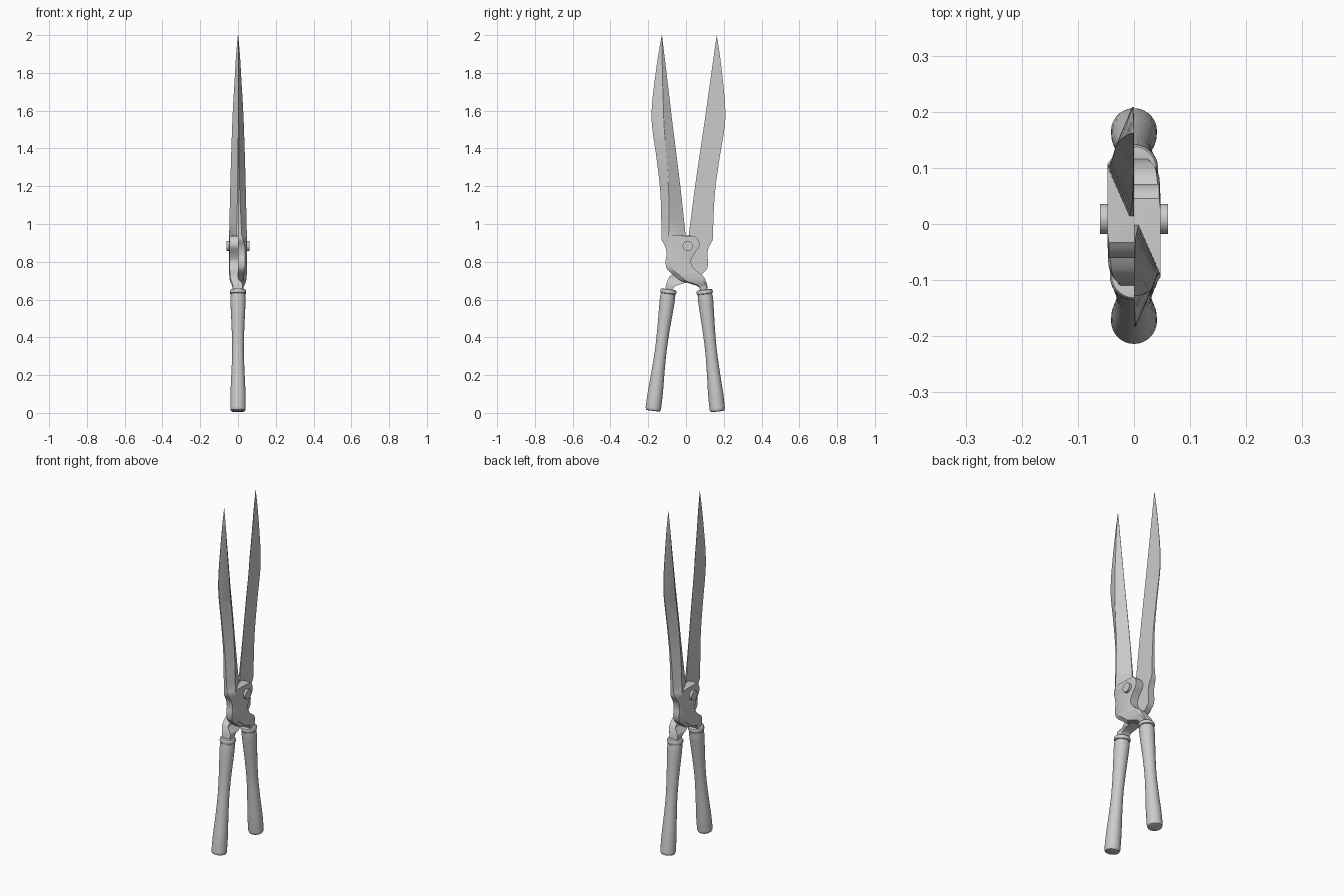
import bpy, bmesh, math
from mathutils import Matrix, Vector

if "Cube" in bpy.data.objects:
    bpy.data.objects.remove(bpy.data.objects["Cube"])

# Half-turn about the slightly tilted centre line of the shears
P = Vector((0, -0.004, 0))
TURN = (Matrix.Translation(P)
        @ Matrix.Rotation(math.pi, 4, Vector((0, 0.0108, 1)))
        @ Matrix.Translation(-P))


def smooth_rows(rows, steps):
    """Catmull-Rom interpolation of section rows."""
    out = []
    for i in range(len(rows) - 1):
        a, b = rows[max(i - 1, 0)], rows[i]
        c, d = rows[i + 1], rows[min(i + 2, len(rows) - 1)]
        for s in range(steps):
            t = s / steps
            out.append([0.5 * (2 * q + (r - p) * t + (2 * p - 5 * q + 4 * r - w) * t * t
                               + (3 * q - p - 3 * r + w) * t ** 3)
                        for p, q, r, w in zip(a, b, c, d)])
    return out + [list(rows[-1])]


def loft(bm, rings):
    vs = [[bm.verts.new(p) for p in ring] for ring in rings]
    n = len(vs[0])
    for a, b in zip(vs, vs[1:]):
        for i in range(n):
            bm.faces.new((a[i], a[(i + 1) % n], b[(i + 1) % n], b[i]))
    bm.faces.new(vs[0])
    bm.faces.new(vs[-1])


def finish(bm, name, angle=30):
    bmesh.ops.remove_doubles(bm, verts=bm.verts, dist=1e-5)
    bmesh.ops.recalc_face_normals(bm, faces=bm.faces)
    me = bpy.data.meshes.new(name)
    bm.to_mesh(me)
    bm.free()
    ob = bpy.data.objects.new(name, me)
    bpy.context.collection.objects.link(ob)
    bpy.ops.object.select_all(action='DESELECT')
    ob.select_set(True)
    bpy.context.view_layer.objects.active = ob
    bpy.ops.object.shade_smooth_by_angle(angle=math.radians(angle))
    return ob


def twin(ob, name):
    o = ob.copy()
    o.data = ob.data.copy()
    o.data.transform(TURN)
    o.name = name
    bpy.context.collection.objects.link(o)


# Blade sections: z, spine y, edge y, spine x, ridge x, edge x
blade = [(2.0, -.128, -.127, 0, .001, 0),
         (1.9, -.146, -.115, .001, .010, .001),
         (1.765, -.165, -.099, .002, .018, .001),
         (1.63, -.180, -.083, .003, .026, .001),
         (1.52, -.180, -.070, .004, .031, .001),
         (1.34, -.155, -.047, .006, .037, .002),
         (1.155, -.135, -.025, .010, .042, .003),
         (.94, -.130, -.002, .020, .047, .008)]
# Hub and tang sections
hub = [(.936, -.130, .045, .022, .047, .045),
       (.915, -.128, .065, .028, .047, .045),
       (.88, -.110, .070, .036, .047, .045),
       (.84, -.103, .042, .038, .047, .045),
       (.80, -.108, .026, .038, .047, .045),
       (.76, -.100, .045, .034, .047, .044),
       (.725, -.060, .090, .030, .046, .040),
       (.70, -.028, .104, .028, .043, .036),
       (.685, .020, .110, .026, .038, .030),
       (.665, .068, .114, .024, .030, .026),
       (.62, .078, .120, .022, .026, .022)]


def section(r, f1, f2):
    z, ys, yc, xs, xr, xc = r
    x0 = -.025 * min(1, max(0, (.71 - z) / .03))
    w = yc - ys
    return [(x0, ys, z), (xs, ys, z), (xr, ys + f1 * w, z),
            (xr, ys + f2 * w, z), (xc, yc, z), (x0, yc, z)]


rings = []
for r in smooth_rows(blade, 4):
    f = min(.6, .3 + .45 * (r[0] - .94))
    rings.append(section(r, f, f + .02))
rings += [section(r, .2, .9) for r in smooth_rows(hub, 4)]
bm = bmesh.new()
loft(bm, rings)
twin(finish(bm, "blade_right_side", 25), "blade_left_side")

# Pivot bolt through both halves
bm = bmesh.new()
bmesh.ops.create_cone(bm, cap_ends=True, segments=24, radius1=.027, radius2=.027, depth=.122,
                      matrix=Matrix.Translation((0, .009, .883)) @ Matrix.Rotation(math.pi / 2, 4, 'Y'))
finish(bm, "pivot_bolt")


def turned(name, profile):
    """Lathe along the handle axis; profile is (radius, distance)."""
    a, b = Vector((0, .167, .006)), Vector((0, .098, .65))
    d = (b - a).normalized()
    side = d.cross(Vector((1, 0, 0)))
    n = 28
    bm = bmesh.new()
    loft(bm, [[a + d * t + r * (math.cos(k * math.tau / n) * Vector((1, 0, 0))
                                + math.sin(k * math.tau / n) * side) for k in range(n)]
              for r, t in profile])
    return finish(bm, name, 40)


# Flared grip
grip = [(.030, .001), (.037, .004), (.041, .014)]
grip += smooth_rows([(.041, .02), (.040, .10), (.035, .2), (.031, .32), (.033, .43),
                     (.038, .54), (.040, .59), (.039, .622)], 4)
twin(turned("handle_right", grip), "handle_left")

# Metal collar at the top of each grip
collar = [(.036, .615), (.036, .626), (.041, .628), (.043, .633), (.043, .643), (.040, .648), (.030, .650)]
twin(turned("collar_right", collar), "collar_left")
